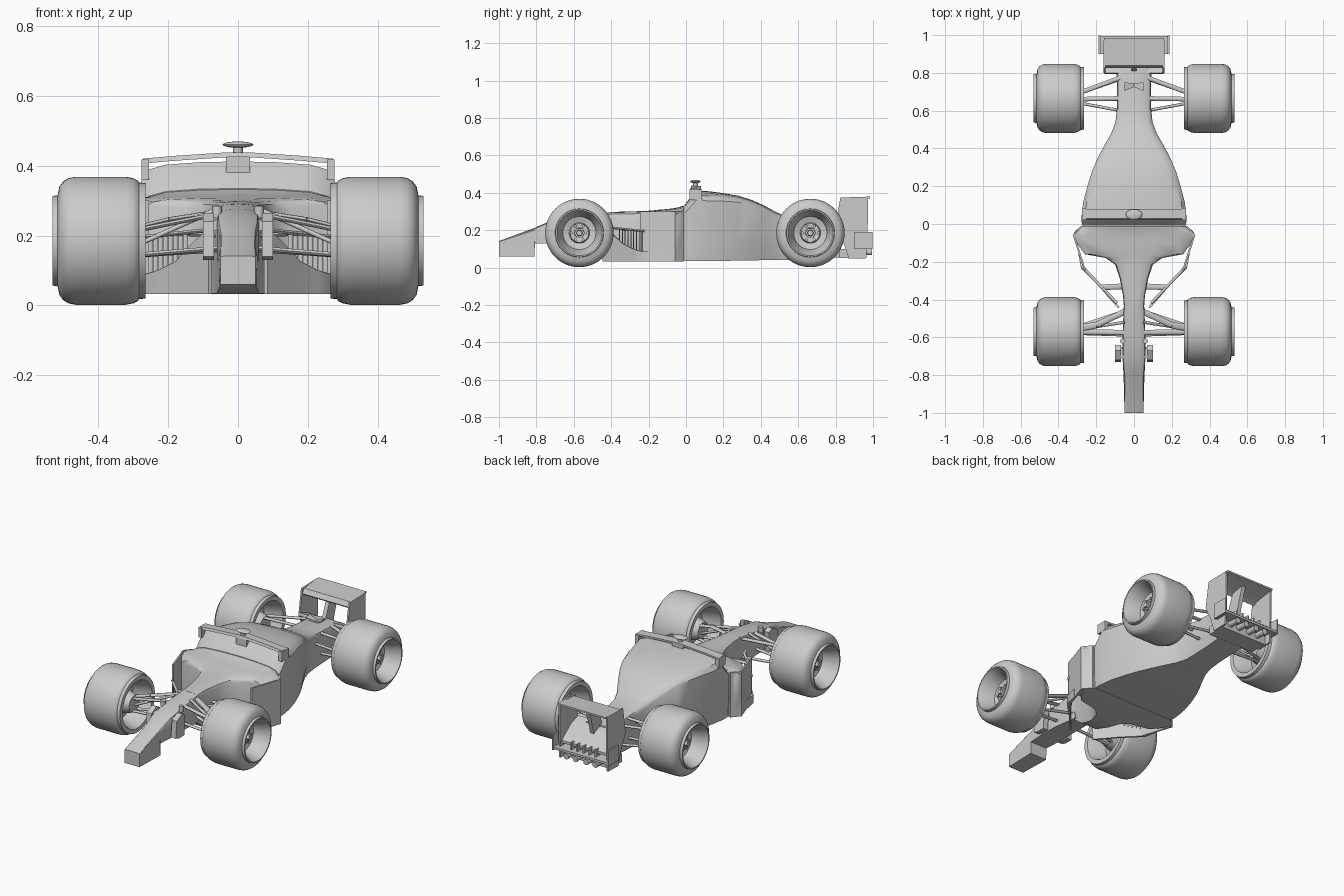
import bpy, bmesh, math
from mathutils import Vector

grey = bpy.data.materials.new("plain grey")
grey.diffuse_color = (0.6, 0.6, 0.6, 1)


def finish(bm, name, mirror=False, angle=35):
    bmesh.ops.recalc_face_normals(bm, faces=bm.faces)
    me = bpy.data.meshes.new(name)
    bm.to_mesh(me)
    bm.free()
    ob = bpy.data.objects.new(name, me)
    bpy.context.collection.objects.link(ob)
    me.materials.append(grey)
    if mirror:
        ob.modifiers.new("mirror", 'MIRROR').use_axis[0] = True
    bpy.ops.object.select_all(action='DESELECT')
    ob.select_set(True)
    bpy.context.view_layer.objects.active = ob
    bpy.ops.object.shade_smooth_by_angle(angle=math.radians(angle))
    return ob


def bridge(bm, rings, caps=True):
    n = len(rings[0])
    vs = [[bm.verts.new(p) for p in r] for r in rings]
    for a, b in zip(vs, vs[1:]):
        for i in range(n):
            bm.faces.new((a[i], a[(i + 1) % n], b[(i + 1) % n], b[i]))
    if caps:
        bm.faces.new(vs[0])
        bm.faces.new(vs[-1])


def hull(name, sections, angle=35):
    """Loft of (y, bottom half width, top half width, floor, shoulder, crown)."""
    bm = bmesh.new()
    rings = []
    for y, wb, wt, zb, zs, zt in sections:
        h = zt - zs
        half = [(wb, zb), (wt, zb + (zs - zb) * .35), (wt, zs), (wt * .93, zs + h * .5),
                (wt * .75, zs + h * .8), (wt * .4, zs + h * .95)]
        pts = half + [(0, zt)] + [(-x, z) for x, z in reversed(half)]
        rings.append([(x, y, z) for x, z in pts])
    bridge(bm, rings)
    return finish(bm, name, angle=angle)


def plate(name, profile, x0, x1, mirror=False):
    """Side outline (y, z) extruded from x0 to x1."""
    bm = bmesh.new()
    bridge(bm, [[(x, y, z) for y, z in profile] for x in (x0, x1)])
    return finish(bm, name, mirror, 25)


def box(name, x0, x1, y0, y1, z0, z1, mirror=False):
    return plate(name, [(y0, z0), (y1, z0), (y1, z1), (y0, z1)], x0, x1, mirror)


def rod(name, a, b, width, height, mirror=True, n=10):
    """Oval strut between two points."""
    a, b = Vector(a), Vector(b)
    d = (b - a).normalized()
    up = Vector((0, 0, 1)) if abs(d.z) < .9 else Vector((0, 1, 0))
    side = d.cross(up).normalized()
    up = side.cross(d)
    ring = [side * math.cos(t) * width + up * math.sin(t) * height
            for t in (2 * math.pi * i / n for i in range(n))]
    bm = bmesh.new()
    bridge(bm, [[a + p for p in ring], [b + p for p in ring]])
    return finish(bm, name, mirror, 45)


def lathe(name, profile, cy, cz, n=48, mirror=True):
    """Profile (x, radius) turned about a sideways axle."""
    bm = bmesh.new()
    bridge(bm, [[(x, cy + r * math.cos(2 * math.pi * i / n), cz + r * math.sin(2 * math.pi * i / n))
                 for i in range(n)] for x, r in profile])
    return finish(bm, name, mirror, 35)


# Wheels with tyre, dished rim, brake drum and hub
TYRE = [(.285, .02), (.285, .05), (.36, .07), (.37, .11), (.272, .135), (.265, .14), (.265, .165),
        (.283, .167), (.286, .172), (.30, .179), (.32, .183), (.465, .183), (.485, .179), (.50, .17),
        (.511, .155), (.516, .13), (.531, .128), (.531, .121), (.49, .102), (.44, .088),
        (.43, .055), (.445, .05), (.445, .03), (.44, .02)]
for pos, cy in (("front", -.57), ("rear", .665)):
    lathe(pos + "_wheels", TYRE, cy, .185)
    lathe(pos + "_wheel_nuts", [(.43, .03), (.465, .028), (.465, .018), (.48, .015)], cy, .185, 6)
    for i in range(6):
        t = i * math.pi / 3
        c, s = math.cos(t), math.sin(t)
        rod(pos + "_hub_stud", (.43, cy + .048 * c, .185 + .048 * s),
            (.46, cy + .043 * c, .185 + .043 * s), .008, .008, n=6)

# Nose
hull("nose", [(-1, .05, .05, .06, .138, .142), (-.81, .055, .052, .06, .20, .212),
              (-.808, .055, .052, .13, .20, .213), (-.72, .06, .06, .13, .235, .252),
              (-.60, .06, .06, .13, .255, .275), (-.44, .05, .055, .12, .275, .292)], 25)
# Turning vanes beside the nose
plate("nose_vane", [(-.73, .14), (-.70, .13), (-.65, .13), (-.64, .25), (-.67, .265), (-.72, .24)],
      .068, .10, True)
box("nose_vane_bracket", -.08, .08, -.71, -.65, .215, .245)
rod("nose_pin", (.06, -.62, .25), (.06, -.62, .285), .014, .014)

# Front tub widening into the sidepod shoulders
hull("front_tub", [(-.46, .04, .052, .12, .27, .291), (-.38, .05, .058, .06, .275, .298),
                   (-.29, .06, .075, .035, .275, .30), (-.215, .085, .10, .033, .275, .303),
                   (-.18, .13, .15, .033, .28, .305), (-.16, .24, .26, .033, .285, .308),
                   (-.10, .29, .305, .033, .285, .313), (-.06, .31, .325, .033, .285, .318),
                   (-.035, .30, .31, .033, .285, .324), (-.01, .265, .275, .035, .29, .332)])

# Diagonal barge boards with slats
bm = bmesh.new()
tops = [(.075, -.44, .22), (.12, -.39, .18), (.17, -.33, .125), (.22, -.28, .10), (.27, -.23, .085),
        (.285, -.15, .085)]
bridge(bm, [[(x, y, .033), (x + .01, y - .006, .033), (x + .01, y - .006, z), (x, y, z)]
            for x, y, z in tops])
finish(bm, "barge_board", True)
for i in range(9):
    f = i / 8
    x, y = .15 + .115 * f, -.355 + .12 * f
    z = .145 - .055 * f
    rod("barge_board_slat", (x, y, z - .02), (x, y, .215 - .02 * f), .007, .003, n=6)
rod("barge_board_rail", (.09, -.42, .215), (.275, -.225, .195), .008, .006)
rod("barge_board_stay", (.05, -.33, .2), (.17, -.335, .205), .015, .006)
# Side deflector panels
bm = bmesh.new()
bridge(bm, [[(x, y, .033), (x + .01, y, .033), (x + .01, y, .30), (x, y, .30)]
            for x, y in ((.255, -.245), (.285, -.15), (.315, -.06), (.275, -.012))])
finish(bm, "side_deflector", True)

# Engine cover tapering into the gearbox
hull("engine_cover", [(-.008, .27, .275, .035, .29, .335), (.02, .272, .278, .035, .32, .37),
                      (.06, .268, .276, .035, .365, .412), (.12, .258, .268, .036, .355, .408),
                      (.20, .235, .247, .036, .355, .398), (.28, .205, .222, .037, .35, .384),
                      (.35, .172, .192, .038, .335, .362), (.42, .135, .155, .04, .30, .331),
                      (.48, .105, .12, .04, .265, .297), (.54, .085, .098, .04, .24, .272),
                      (.62, .08, .09, .045, .23, .26), (.74, .08, .09, .05, .225, .252),
                      (.83, .085, .095, .055, .215, .24)])

# Raised bar with camera on top
bm = bmesh.new()
bridge(bm, [[(x, .025, z - .014), (x, .08, z - .012), (x, .08, z - .002), (x, .03, z)]
            for x, z in ((-.272, .42), (-.18, .428), (-.03, .438), (.03, .438), (.18, .428), (.272, .42))])
finish(bm, "roll_bar")
box("roll_bar_end", .255, .276, .02, .085, .36, .418, True)
box("roll_bar_post", -.035, .035, .03, .08, .38, .43)
rod("camera_post", (0, .05, .43), (0, .05, .46), .014, .014, False)
bm = bmesh.new()
bmesh.ops.create_uvsphere(bm, u_segments=20, v_segments=10, radius=1)
for v in bm.verts:
    v.co = Vector((v.co.x * .044, .05 + v.co.y * .028, .46 + v.co.z * .009))
finish(bm, "camera")

# Front suspension
for a, b, w in (((.04, -.575, .265), (.34, -.57, .205), .014),
                ((.04, -.46, .27), (.20, -.535, .245), .016),
                ((.20, -.535, .245), (.34, -.56, .21), .018),
                ((.04, -.585, .165), (.34, -.575, .14), .011),
                ((.04, -.46, .16), (.34, -.56, .14), .011),
                ((.05, -.52, .28), (.34, -.565, .15), .008)):
    rod("front_suspension_arm", a, b, w, .007)
# Rear suspension
for a, b, w in (((.07, .665, .235), (.34, .66, .225), .012),
                ((.07, .775, .235), (.34, .675, .225), .012),
                ((.07, .66, .115), (.34, .66, .13), .010),
                ((.07, .77, .115), (.34, .675, .13), .010),
                ((.07, .60, .20), (.34, .65, .15), .008)):
    rod("rear_suspension_arm", a, b, w, .007)

# Small fin on the gearbox
for s in (-1, 1):
    bm = bmesh.new()
    bridge(bm, [[(0, .725, .25), (0, .745, .25), (0, .745, .262), (0, .725, .262)],
                [(s * .05, .705, .27), (s * .05, .75, .27), (s * .05, .75, .278), (s * .05, .705, .278)]])
    finish(bm, "gearbox_fin")

# Rear wing
plate("wing_endplate", [(.80, .22), (.825, .375), (.972, .378), (.972, .24), (.965, .05),
                        (.87, .048), (.84, .14)], .152, .162, True)
plate("wing_main_plane", [(.825, .345), (.84, .372), (.985, .38), (.985, .37), (.86, .35), (.835, .335)],
      -.158, .158)
plate("wing_ramp", [(.795, .225), (.80, .24), (.87, .215), (.955, .15), (.955, .135), (.86, .19)],
      -.155, .155)
plate("wing_pillar", [(.80, .22), (.85, .345), (.93, .36), (.88, .19)], -.012, .012)
# Lower beam wing, its tabs and the exhaust pipes
box("beam_wing", -.185, .185, .90, .995, .105, .118)
box("beam_wing_tab", .178, .187, .90, .998, .10, .19, True)
box("diffuser", -.15, .15, .82, .93, .05, .10)
for x in (.035, .095):
    rod("exhaust_pipe", (x, .88, .088), (x, .995, .083), .017, .017, n=16)
for i in range(5):
    x = -.08 + .04 * i
    box("beam_wing_strake", x - .004, x + .004, .91, .97, .115, .16)
